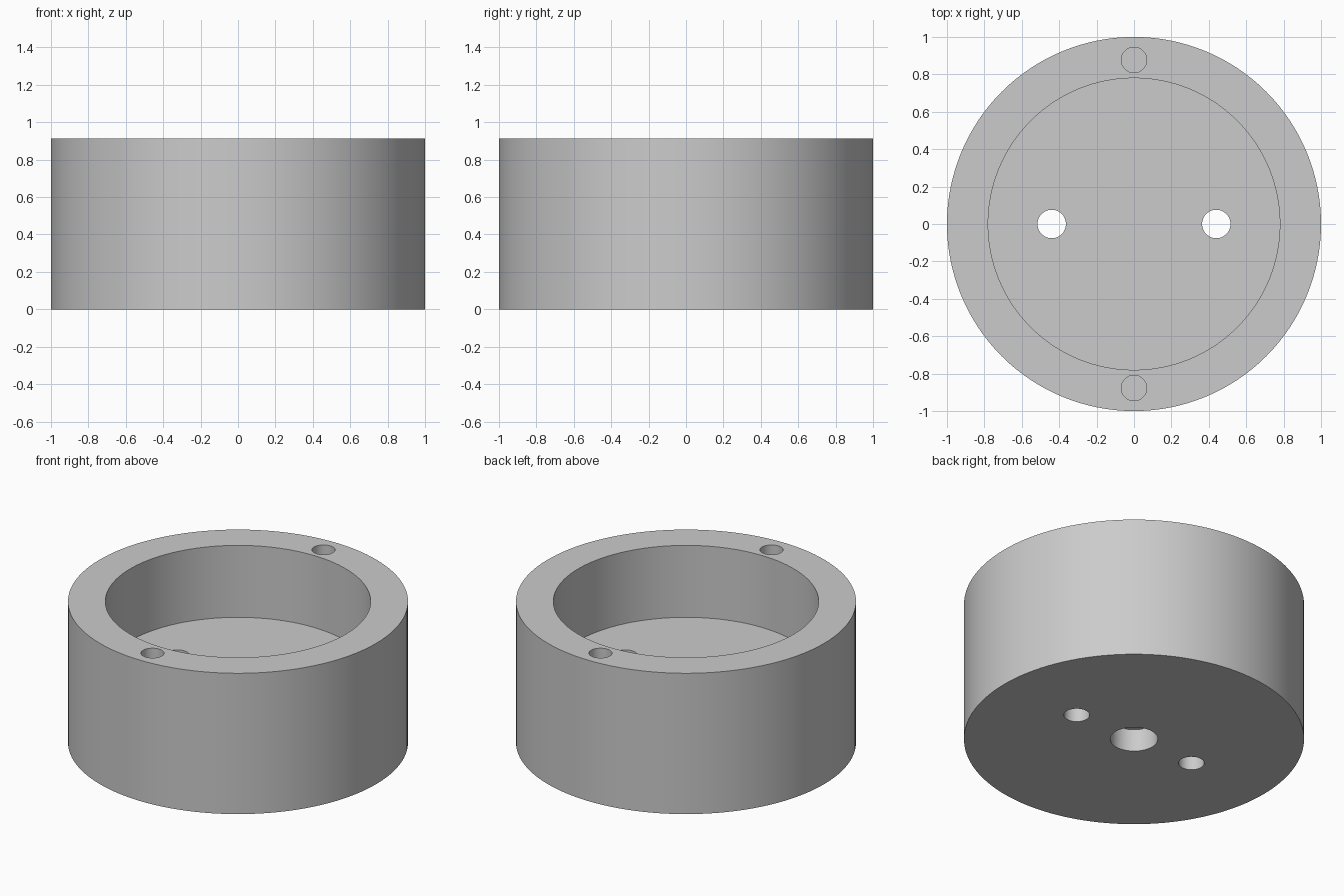
import bpy

cube = bpy.data.objects.get("Cube")
if cube:
    bpy.data.objects.remove(cube, do_unlink=True)

HEIGHT = 0.914
FLOOR = 0.447
OVER = 0.1  # how far cutters stick out past a face

# Single plain grey
grey = bpy.data.materials.new("plain_grey")
grey.use_nodes = True
colour = (0.6, 0.6, 0.6, 1)
grey.diffuse_color = colour
grey.node_tree.nodes["Principled BSDF"].inputs["Base Color"].default_value = colour


def cylinder(name, radius, z0, z1, x=0, y=0, sides=48):
    bpy.ops.mesh.primitive_cylinder_add(
        vertices=sides, radius=radius, depth=z1 - z0, location=(x, y, (z0 + z1) / 2))
    obj = bpy.context.object
    obj.name = name
    obj.data.materials.append(grey)
    return obj


# Solid round body
body = cylinder("round_housing", 1, 0, HEIGHT, sides=128)

# Cup cavity from above and shallow centre recess from below
cutters = [
    cylinder("cavity_cutter", 0.78, FLOOR, HEIGHT + OVER, sides=128),
    cylinder("centre_recess_cutter", 0.14, -OVER, 0.145),
]
# Paired holes: through the floor along x, blind in the rim along y
for side in (-1, 1):
    cutters.append(cylinder("floor_hole_cutter", 0.076, -OVER, FLOOR + OVER, x=side * 0.44))
    cutters.append(cylinder("rim_hole_cutter", 0.068, FLOOR, HEIGHT + OVER, y=side * 0.877))

# Cut every opening, then discard the cutters
bpy.ops.object.select_all(action="DESELECT")
body.select_set(True)
bpy.context.view_layer.objects.active = body
for cutter in cutters:
    cutter.hide_render = True
    mod = body.modifiers.new("cut", "BOOLEAN")
    mod.operation = "DIFFERENCE"
    mod.solver = "EXACT"
    mod.object = cutter
    bpy.ops.object.modifier_apply(modifier=mod.name)
    bpy.data.objects.remove(cutter, do_unlink=True)

bpy.ops.object.shade_smooth_by_angle()
